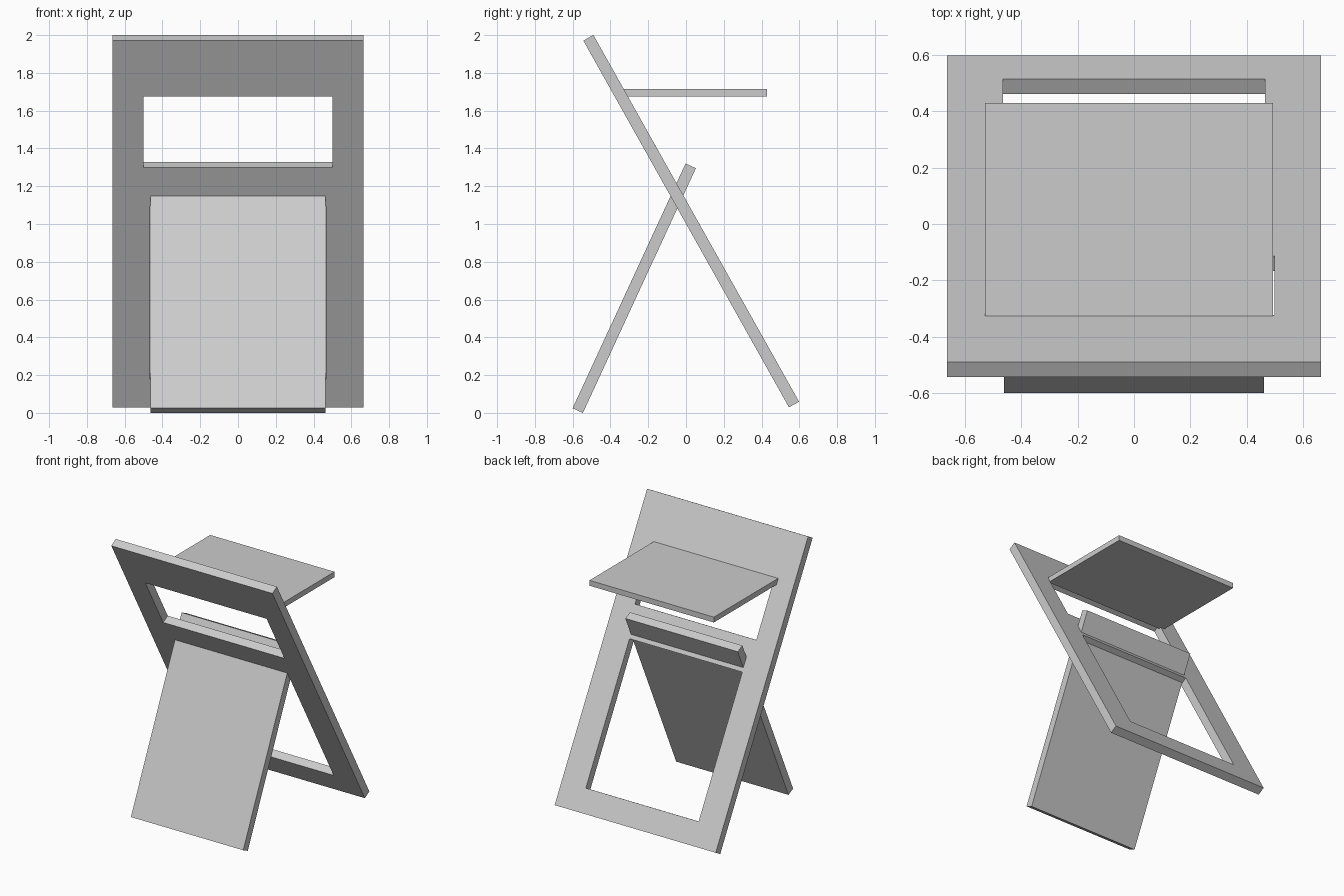
import bpy
import math

if "Cube" in bpy.data.objects:
    bpy.data.objects.remove(bpy.data.objects["Cube"])

grey = bpy.data.materials.new("light grey")
grey.diffuse_color = (0.6, 0.6, 0.6, 1)
grey.use_nodes = True
grey.node_tree.nodes["Principled BSDF"].inputs["Base Color"].default_value = grey.diffuse_color


def box(name, size, centre, tilt=0.0):
    """Flat panel of the given size, tilted about the x axis."""
    bpy.ops.mesh.primitive_cube_add(size=1, location=centre, rotation=(tilt, 0, 0))
    ob = bpy.context.object
    ob.name = ob.data.name = name
    ob.scale = size
    bpy.ops.object.transform_apply(location=False, rotation=False, scale=True)
    ob.data.materials.append(grey)
    return ob


def cut_window(panel, name, width, low, high, length):
    """Cut a window between two distances measured up the panel from its foot."""
    tilt = panel.rotation_euler.x
    offset = (low + high) / 2 - length / 2
    centre = (0, panel.location.y - math.sin(tilt) * offset,
              panel.location.z + math.cos(tilt) * offset)
    cutter = box(name, (width, 0.3, high - low), centre, tilt)
    cutter.hide_render = True
    cutter.hide_set(True)
    mod = panel.modifiers.new(name, 'BOOLEAN')
    mod.operation = 'DIFFERENCE'
    mod.solver = 'EXACT'
    mod.object = cutter


# Tall frame leaning forward, with a back opening and a leg opening
LENGTH = 2.226
frame = box("back_frame", (1.328, 0.0612, LENGTH), (0, 0.0275, 1.015),
            math.atan2(1.089, 1.942))
cut_window(frame, "back_opening_cutter", 1.0, 1.456, 1.886, LENGTH)
cut_window(frame, "leg_opening_cutter", 0.93, 0.170, 1.221, LENGTH)

# Solid leg panel crossing through the frame
box("front_leg_panel", (0.926, 0.06, 1.427), (0, -0.274, 0.66),
    -math.atan2(0.598, 1.295))

# Level seat, set slightly off centre
box("seat", (1.025, 0.757, 0.04), (-0.018, 0.0515, 1.695))
